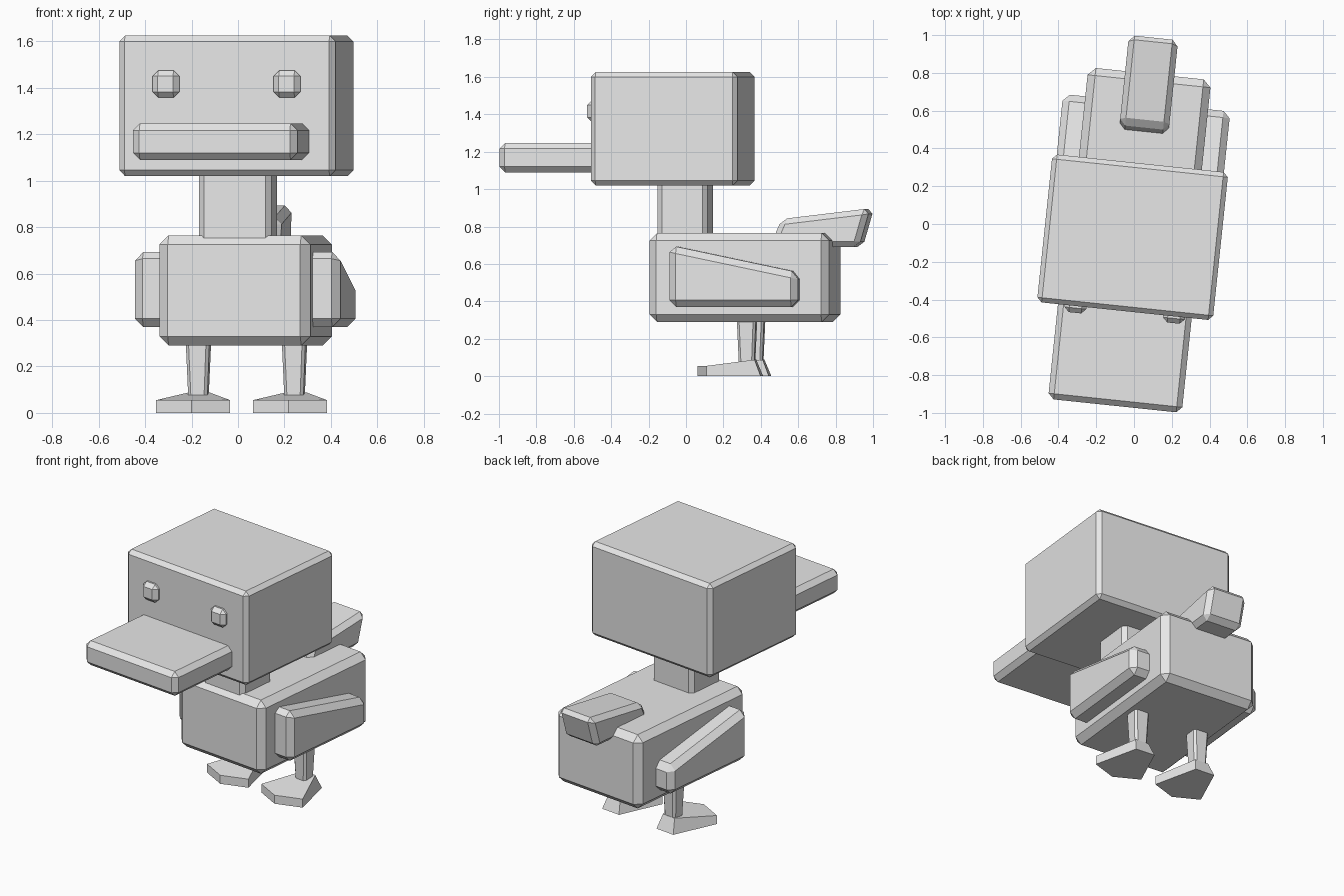
import bpy
import bmesh
import math

cube = bpy.data.objects.get("Cube")
if cube:
    bpy.data.objects.remove(cube, do_unlink=True)

YAW = math.radians(-6)

grey = bpy.data.materials.new("plain_grey")
grey.use_nodes = True
grey.diffuse_color = (0.8, 0.8, 0.8, 1)
grey.node_tree.nodes["Principled BSDF"].inputs["Base Color"].default_value = (0.8, 0.8, 0.8, 1)


def loft(name, lower, upper, bevel=0.0, mirror=False):
    """Solid between two matching rings of points, chamfered, optionally mirrored."""
    bm = bmesh.new()
    a = [bm.verts.new(p) for p in lower]
    b = [bm.verts.new(p) for p in upper]
    n = len(a)
    bm.faces.new(a)
    bm.faces.new(b)
    for i in range(n):
        j = (i + 1) % n
        bm.faces.new((a[i], a[j], b[j], b[i]))
    bmesh.ops.recalc_face_normals(bm, faces=bm.faces)
    mesh = bpy.data.meshes.new(name)
    bm.to_mesh(mesh)
    bm.free()
    mesh.materials.append(grey)
    obj = bpy.data.objects.new(name, mesh)
    bpy.context.collection.objects.link(obj)
    obj.rotation_euler.z = YAW
    if bevel:
        mod = obj.modifiers.new("chamfer", 'BEVEL')
        mod.width = bevel
        mod.segments = 1
        mod.limit_method = 'NONE'
    if mirror:
        obj.modifiers.new("mirror", 'MIRROR')
    return obj


def prism(name, profile, x0, x1, bevel, mirror=False):
    """Side profile (y, z) extruded across x."""
    return loft(name, [(x0, y, z) for y, z in profile],
                [(x1, y, z) for y, z in profile], bevel, mirror)


def box(name, x, y, z, bevel, mirror=False):
    profile = [(y[0], z[0]), (y[1], z[0]), (y[1], z[1]), (y[0], z[1])]
    return prism(name, profile, x[0], x[1], bevel, mirror)


def square(cx, cy, half, z):
    return [(cx + sx * half, cy + sy * half, z)
            for sx, sy in ((-1, -1), (1, -1), (1, 1), (-1, 1))]


# Head, beak and eyes
box("head", (-0.468, 0.468), (-0.464, 0.323), (1.02, 1.625), 0.025)
box("beak", (-0.356, 0.356), (-0.968, -0.40), (1.09, 1.247), 0.03)
box("eyes", (0.204, 0.32), (-0.50, -0.42), (1.358, 1.475), 0.025, True)

# Neck and body
box("neck", (-0.158, 0.158), (-0.138, 0.13), (0.70, 1.06), 0.025)
box("body", (-0.327, 0.327), (-0.166, 0.80), (0.29, 0.765), 0.04)

# Wings taper towards the back
prism("wings", [(-0.045, 0.37), (0.645, 0.37), (0.645, 0.555), (-0.045, 0.70)],
      0.28, 0.445, 0.036, True)

# Upturned tail
prism("tail", [(0.46, 0.69), (0.94, 0.69), (1.0, 0.897), (0.525, 0.84)],
      -0.131, 0.131, 0.03)

# Legs narrow towards the ankle
loft("legs", square(0.208, 0.35, 0.041, 0.06), square(0.208, 0.35, 0.052, 0.33),
     0.013, True)

# Webbed feet: pointed front, narrow heel, top rising to the ankle
outline = [(0, 0.083), (0.16, 0.15), (0.065, 0.43), (-0.065, 0.43), (-0.16, 0.15)]
top = [(0, 0.083, 0.055), (0.16, 0.15, 0.055), (0.045, 0.395, 0.088),
       (-0.045, 0.395, 0.088), (-0.16, 0.15, 0.055)]
loft("feet", [(0.21 + x, y, 0) for x, y in outline],
     [(0.21 + x, y, z) for x, y, z in top], 0, True)
